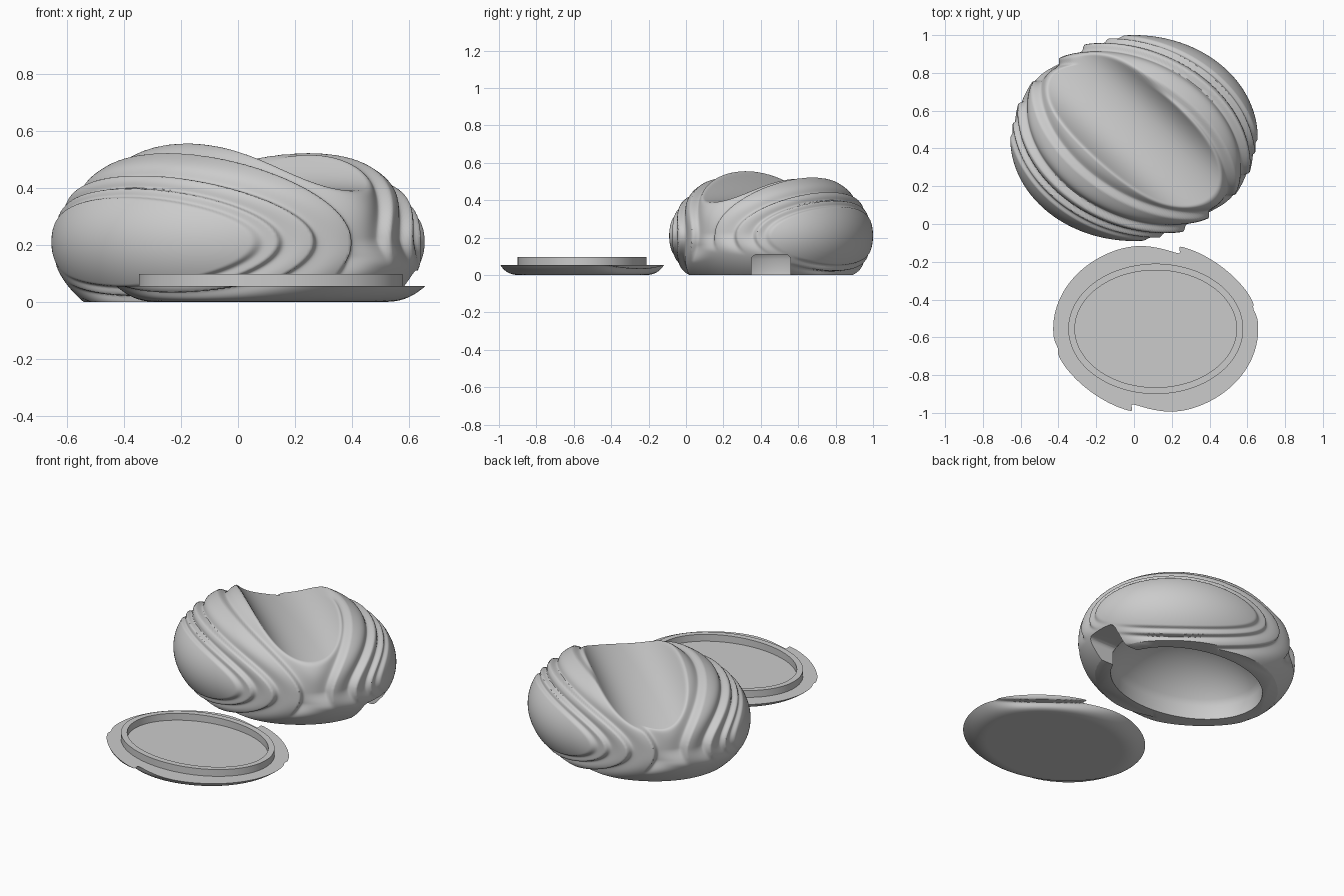
import bpy, bmesh, math
from mathutils import Vector

cube = bpy.data.objects.get("Cube")
if cube:
    bpy.data.objects.remove(cube)

RX, RY, RZ, MID = 0.655, 0.545, 0.375, 0.21   # pebble radii and height of its widest level
LOBE = math.radians(43)                        # heading of the two lobes
AXIS = Vector((-math.sin(LOBE), -math.cos(LOBE), 0))
SIDE = Vector((math.cos(LOBE), -math.sin(LOBE), 0))
# fold half width in degrees, height ratio, depth, decay width
FOLDS = [(51, 0.51, 0.024, 5), (58, 0.55, 0.045, 6), (70, 0.58, 0.06, 8), (84, 0.70, 0.06, 8)]

grey = bpy.data.materials.new("warm_grey")
grey.use_nodes = True
grey.diffuse_color = (0.6, 0.6, 0.6, 1)
grey.node_tree.nodes["Principled BSDF"].inputs["Base Color"].default_value = (0.6, 0.6, 0.6, 1)


def step(lo, hi, t):
    t = min(1, max(0, (t - lo) / (hi - lo)))
    return t * t * (3 - 2 * t)


def finish(bm, name, location=(0, 0, 0)):
    bmesh.ops.recalc_face_normals(bm, faces=bm.faces)
    mesh = bpy.data.meshes.new(name)
    bm.to_mesh(mesh)
    bm.free()
    mesh.materials.append(grey)
    obj = bpy.data.objects.new(name, mesh)
    obj.location = location
    bpy.context.collection.objects.link(obj)
    return obj


def smooth(obj, degrees):
    bpy.ops.object.select_all(action='DESELECT')
    obj.select_set(True)
    bpy.context.view_layer.objects.active = obj
    bpy.ops.object.shade_smooth_by_angle(angle=math.radians(degrees))


def fold_depth(s, flip):
    """Depth of the draped folds circling one lobe."""
    f, g = s.dot(AXIS) * flip, s.dot(SIDE) * flip
    a = math.degrees(math.acos(max(-1, min(1, f))))
    ring = math.hypot(g, s.z) or 1
    h, e = a * g / ring, a * s.z / ring
    # folds die out low on the open end of the lobe
    fade = 1 - step(10, 38, -h) * step(-4, 20, -e)
    total = 0
    for i, (radius, ratio, depth, width) in enumerate(FOLDS):
        d = math.hypot(h, e / ratio) - radius
        if d < -4:
            continue
        shape = step(-4, 0, d) if d < 0 else math.exp(-(d / width) ** 1.5)
        if i == 3:
            fade *= 1 - step(12, 32, -e)
        total = max(total, depth * shape * fade)
    return total


def pebble():
    """Ellipsoid with folds around both lobes and a scooped valley between."""
    bm = bmesh.new()
    turn = AXIS.to_track_quat('Z', 'Y').to_matrix().to_4x4()
    bmesh.ops.create_uvsphere(bm, u_segments=340, v_segments=230, radius=1, matrix=turn)
    for v in bm.verts:
        s = v.co.normalized()
        p = s * (1 - fold_depth(s, 1) - fold_depth(s, -1))
        x, y, z = p.x * RX, p.y * RY, p.z * RZ + MID
        if z > MID:
            # the valley lies slightly towards the back lobe
            q = x * AXIS.x + y * AXIS.y + 0.045
            t = x * SIDE.x + y * SIDE.y
            floor = 0.39 + 0.05 * t - 0.1 * t * t + 1.3 * q * q + 18 * q ** 4
            k = 0.022
            m = max(k - abs(z - floor), 0) / k
            z = min(z, floor) - m * m * k / 4
        v.co = (x, y, z)
    return bm


def slice_flat(bm, z, keep_above):
    cut = bmesh.ops.bisect_plane(
        bm, geom=bm.verts[:] + bm.edges[:] + bm.faces[:], dist=1e-6,
        plane_co=(0, 0, z), plane_no=(0, 0, 1),
        clear_inner=keep_above, clear_outer=not keep_above)
    edges = [g for g in cut["geom_cut"] if isinstance(g, bmesh.types.BMEdge)]
    bmesh.ops.holes_fill(bm, edges=edges, sides=0)


def oval_loft(profile, closed):
    """Loft ovals given as (x radius, y radius, height)."""
    bm = bmesh.new()
    n = 128
    rings = [[bm.verts.new((rx * math.cos(2 * math.pi * i / n),
                            ry * math.sin(2 * math.pi * i / n), z)) for i in range(n)]
             for rx, ry, z in profile]
    pairs = list(zip(rings, rings[1:]))
    if closed:
        pairs.append((rings[-1], rings[0]))
    else:
        bm.faces.new(rings[0])
        bm.faces.new(rings[-1])
    for a, b in pairs:
        for i in range(n):
            j = (i + 1) % n
            bm.faces.new((a[i], a[j], b[j], b[i]))
    return bm


def carve(obj, cutter):
    cutter.hide_render = True
    mod = obj.modifiers.new("carve", 'BOOLEAN')
    mod.operation = 'DIFFERENCE'
    mod.solver = 'EXACT'
    mod.object = cutter
    bpy.ops.object.select_all(action='DESELECT')
    obj.select_set(True)
    bpy.context.view_layer.objects.active = obj
    bpy.ops.object.modifier_apply(modifier=mod.name)
    bpy.data.objects.remove(cutter)


# Hollow shell, standing on its flat cut
HOME = (0, 0.455, 0)
bm = pebble()
slice_flat(bm, 0, True)
shell = finish(bm, "folded_shell", HOME)

# Chamber inside the shell: upright wall under a shallow dome
dome = [(0.467, 0.35, -0.05)]
start = math.radians(28)
for i in range(13):
    a = start + math.radians(i * 5)
    wide = math.cos(a) / math.cos(start)
    rise = (math.sin(a) - math.sin(start)) / (1 - math.sin(start))
    dome.append((0.467 * wide, 0.35 * wide, 0.085 + 0.225 * rise))
carve(shell, finish(oval_loft(dome, False), "chamber_cutter", HOME))

# Cable slot with rounded upper corners
bm = bmesh.new()
bmesh.ops.create_cube(bm, size=1)
for v in bm.verts:
    v.co = (0.56 + v.co.x * 0.36, v.co.y * 0.21, 0.03 + v.co.z * 0.16)
top = [e for e in bm.edges
       if all(v.co.z > 0.1 for v in e.verts) and abs(e.verts[0].co.x - e.verts[1].co.x) > 0.1]
bmesh.ops.bevel(bm, geom=top, offset=0.03, segments=6, profile=0.5, affect='EDGES')
carve(shell, finish(bm, "slot_cutter", HOME))
smooth(shell, 50)

# Base lid: the underside of the same pebble, flattened and set down in front
THICK, DEEP = 0.055, 0.085
bm = pebble()
slice_flat(bm, 0, False)
slice_flat(bm, -DEEP, True)
for v in bm.verts:
    v.co.z = THICK * math.sin(math.pi / 2 * v.co.z / DEEP)
smooth(finish(bm, "base_lid", (0.115, -0.555, THICK)), 38)

# Raised locating rim on the lid
rim = oval_loft([(0.463, 0.345, -0.01), (0.463, 0.345, 0.042),
                 (0.428, 0.31, 0.042), (0.428, 0.31, -0.01)], True)
smooth(finish(rim, "lid_rim", (0.115, -0.555, THICK)), 38)
